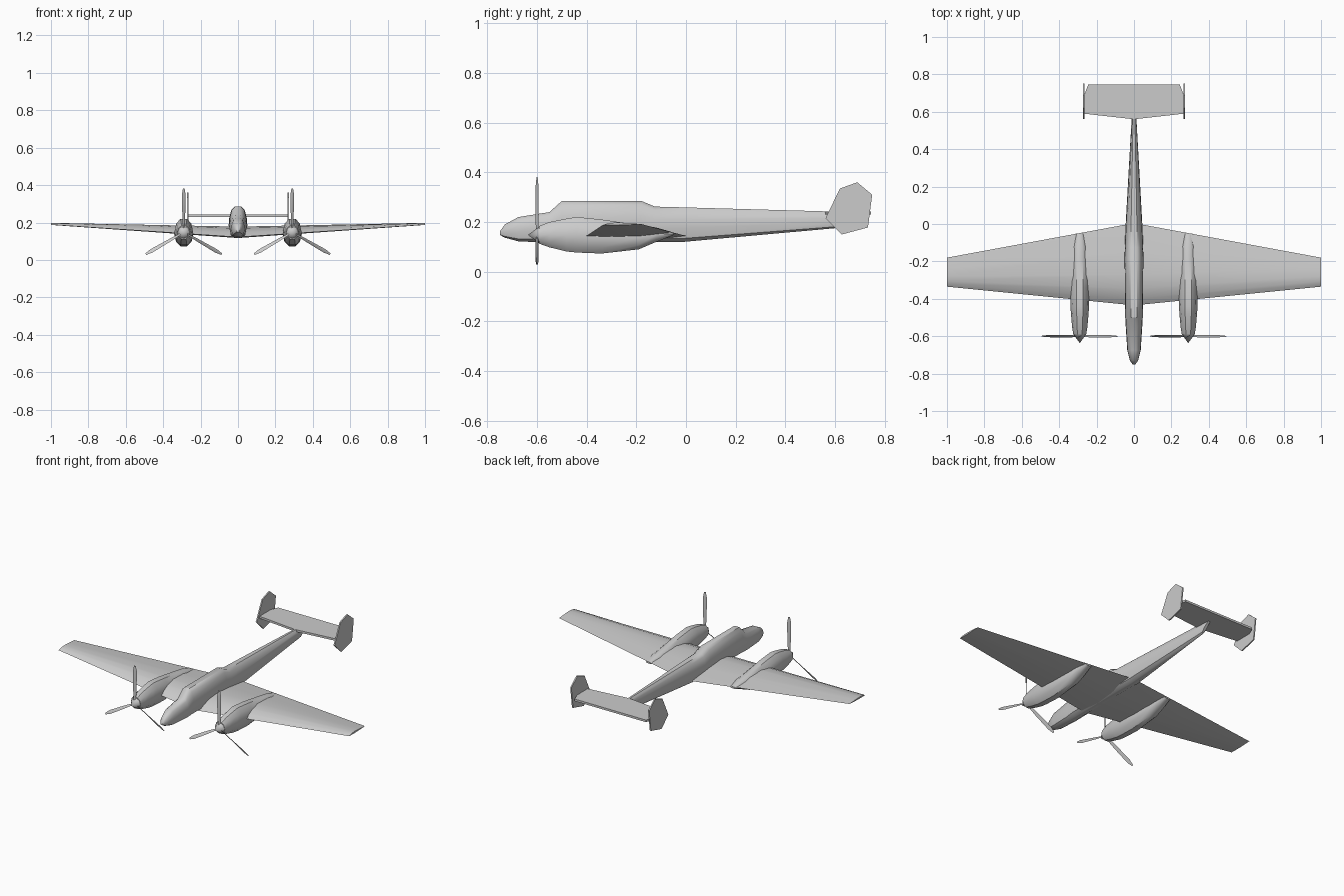
import bpy, math
from mathutils import Matrix, Vector

cube = bpy.data.objects.get("Cube")
if cube:
    bpy.data.objects.remove(cube, do_unlink=True)

grey = bpy.data.materials.new("light grey")
grey.use_nodes = True
colour = (0.6, 0.6, 0.6, 1)
grey.diffuse_color = colour
grey.node_tree.nodes["Principled BSDF"].inputs["Base Color"].default_value = colour


def make(name, verts, faces, angle=40):
    """Mesh object, smooth shaded with sharp edges kept."""
    mesh = bpy.data.meshes.new(name)
    mesh.from_pydata([tuple(v) for v in verts], [], faces)
    mesh.materials.append(grey)
    ob = bpy.data.objects.new(name, mesh)
    bpy.context.collection.objects.link(ob)
    bpy.ops.object.select_all(action='DESELECT')
    ob.select_set(True)
    bpy.context.view_layer.objects.active = ob
    bpy.ops.object.mode_set(mode='EDIT')
    bpy.ops.mesh.select_all(action='SELECT')
    bpy.ops.mesh.normals_make_consistent(inside=False)
    bpy.ops.object.mode_set(mode='OBJECT')
    bpy.ops.object.shade_smooth_by_angle(angle=math.radians(angle))
    return ob


def loft(name, rings, angle=40):
    """Skin a list of equal rings and cap both ends."""
    n = len(rings[0])
    faces = [(k * n + i, k * n + (i + 1) % n, (k + 1) * n + (i + 1) % n, (k + 1) * n + i)
             for k in range(len(rings) - 1) for i in range(n)]
    last = (len(rings) - 1) * n
    faces += [tuple(range(n)), tuple(range(last, last + n))]
    return make(name, [v for r in rings for v in r], faces, angle)


def body(name, stations, half, cx=0, rake=0):
    """Loft along y; each station is (y, bottom, top, half width)."""
    outline = half + [(-w, h) for w, h in reversed(half)]
    rings = [[(cx + w * hw, y + (rake * h if k == len(stations) - 1 else 0), lo + h * (hi - lo))
              for w, h in outline] for k, (y, lo, hi, hw) in enumerate(stations)]
    return loft(name, rings)


# Fuselage with raised cockpit
body("fuselage", [
    (-0.75, 0.148, 0.162, 0.008), (-0.73, 0.137, 0.19, 0.022), (-0.675, 0.122, 0.22, 0.036),
    (-0.55, 0.117, 0.24, 0.044), (-0.50, 0.117, 0.285, 0.047), (-0.18, 0.119, 0.285, 0.05),
    (-0.125, 0.119, 0.262, 0.049), (-0.01, 0.12, 0.259, 0.045), (0.60, 0.175, 0.24, 0.009)],
    [(0.3, 0), (0.8, 0.1), (1, 0.4), (0.93, 0.65), (0.7, 0.9), (0.35, 1)], rake=0.07)

# Main wing, one tapered section at each tip and one in the middle
section = [(0, 0.08), (0.08, 0.5), (0.2, 0.85), (0.37, 1), (0.65, 0.82), (1, 0.42), (0.65, 0.1), (0.3, 0)]


def wing_ring(x):
    t = abs(x)
    front, back = -0.435 + 0.1 * t, 0.005 - 0.185 * t
    low, high = 0.117 + 0.07 * t, 0.178 + 0.02 * t
    return [(x, front + c * (back - front), low + h * (high - low)) for c, h in section]


loft("main_wing", [wing_ring(x) for x in (-1, 0, 1)], 50)

# Tailplane with clipped rear corners
tail = [(-0.268, 0.59), (0, 0.56), (0.268, 0.59), (0.268, 0.685), (0.245, 0.745), (-0.245, 0.745), (-0.268, 0.685)]
loft("tailplane", [[(x, y, z) for x, y in tail] for z in (0.23, 0.243)])

fin = [(0.562, 0.215), (0.62, 0.335), (0.69, 0.36), (0.75, 0.31), (0.733, 0.178), (0.628, 0.15)]
engine_half = [(0.35, 0), (0.8, 0.18), (1, 0.5), (0.8, 0.82), (0.35, 1)]
prop_y, hub_z = -0.6, 0.148

for side, sx in (("left", 1), ("right", -1)):
    # Twin tail fins
    loft(side + "_tail_fin", [[(sx * 0.268 + d, y, z) for y, z in fin] for d in (-0.004, 0.004)])

    # Engine nacelle, blending into the trailing edge
    cx = sx * 0.29
    body(side + "_engine_nacelle", [
        (-0.592, 0.113, 0.183, 0.034), (-0.55, 0.098, 0.2, 0.041), (-0.48, 0.081, 0.214, 0.047),
        (-0.44, 0.077, 0.22, 0.05), (-0.34, 0.073, 0.21, 0.052), (-0.19, 0.09, 0.188, 0.045),
        (-0.12, 0.12, 0.178, 0.037), (-0.05, 0.148, 0.158, 0.022)], engine_half, cx)

    # Pointed spinner
    ring = [(cx + 0.034 * math.cos(i * math.pi / 4), -0.59, hub_z + 0.034 * math.sin(i * math.pi / 4))
            for i in range(8)]
    make(side + "_spinner", ring + [(cx, -0.637, hub_z)],
         [(i, (i + 1) % 8, 8) for i in range(8)] + [tuple(range(8))], 50)

    # Three twisted propeller blades
    for b in range(3):
        spin = Matrix.Rotation(math.radians(120 * b), 3, 'Y')
        rings = []
        for r, chord, twist in ((0.01, 0.012, 50), (0.09, 0.02, 40), (0.2, 0.023, 28), (0.234, 0.01, 25)):
            turn = Matrix.Rotation(math.radians(twist), 3, 'Z')
            corners = [(-chord / 2, 0, 0), (0, -0.002, 0), (chord / 2, 0, 0), (0, 0.002, 0)]
            rings.append([spin @ (turn @ Vector(c) + Vector((0, 0, r))) + Vector((cx, prop_y, hub_z))
                          for c in corners])
        loft(f"{side}_propeller_blade_{b + 1}", rings)
